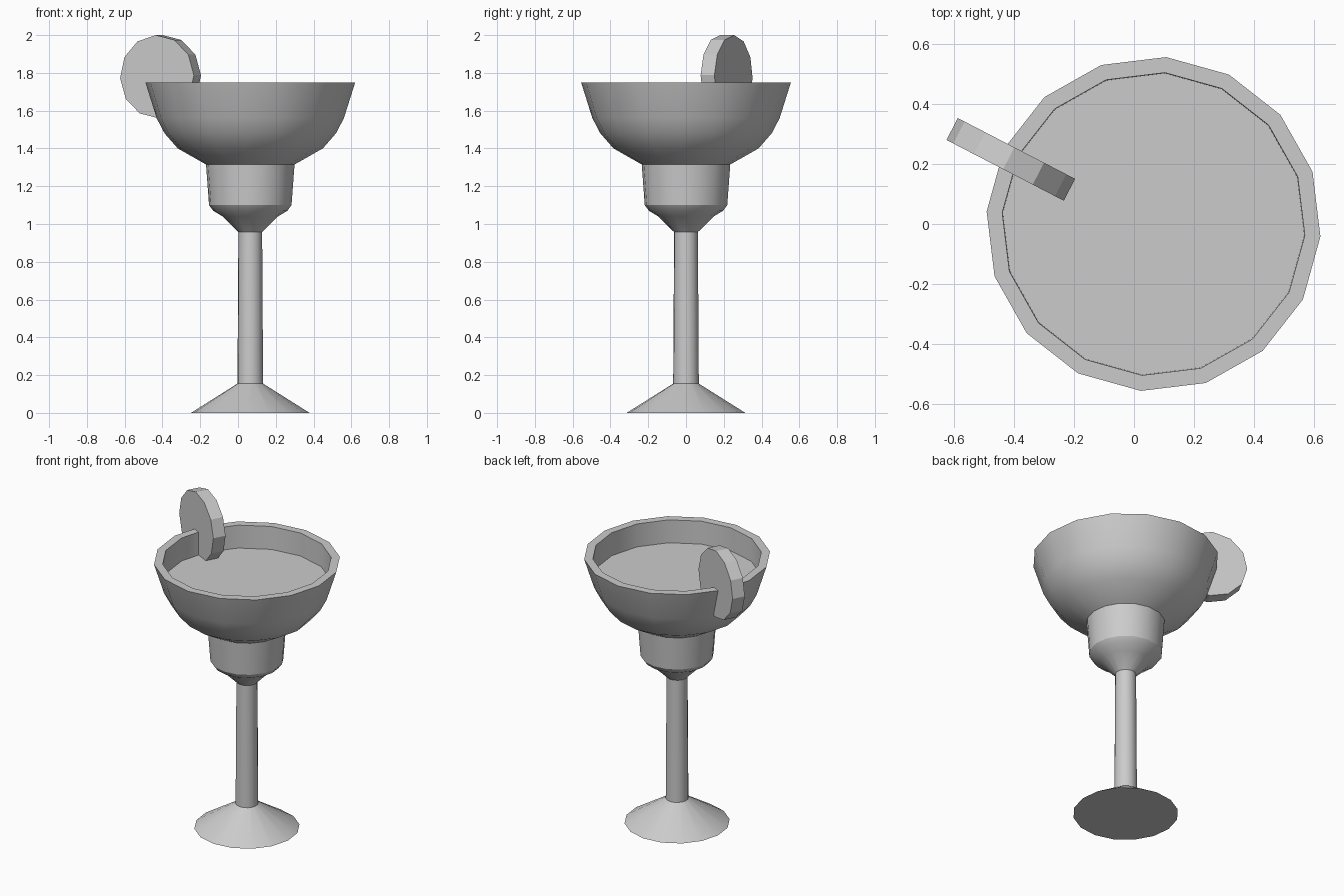
import bpy, bmesh
from math import cos, sin, pi, radians
from mathutils import Matrix

if "Cube" in bpy.data.objects:
    bpy.data.objects.remove(bpy.data.objects["Cube"])

AXIS_X = 0.065
SIDES = 16
TURN = radians(-4.3)


def lathe(name, profile, cap_first=False, cap_last=False):
    """Revolve an (r, z) profile, running upwards on the outside, around the glass axis."""
    bm = bmesh.new()
    rings = []
    for r, z in profile:
        rings.append([bm.verts.new((r * cos(TURN + 2 * pi * i / SIDES),
                                    r * sin(TURN + 2 * pi * i / SIDES), z))
                      for i in range(SIDES)])
    for a, b in zip(rings, rings[1:]):
        for i in range(SIDES):
            j = (i + 1) % SIDES
            bm.faces.new((a[i], a[j], b[j], b[i]))
    if cap_first:
        bm.faces.new(rings[0][::-1])
    if cap_last:
        bm.faces.new(rings[-1])
    obj = add_object(name, bm)
    obj.location.x = AXIS_X
    bpy.ops.object.select_all(action='DESELECT')
    obj.select_set(True)
    bpy.context.view_layer.objects.active = obj
    bpy.ops.object.shade_smooth_by_angle(angle=radians(29))
    return obj


def add_object(name, bm):
    mesh = bpy.data.meshes.new(name)
    bm.to_mesh(mesh)
    bm.free()
    obj = bpy.data.objects.new(name, mesh)
    bpy.context.collection.objects.link(obj)
    return obj


# Foot and stem
lathe("foot", [(0.315, 0.0), (0.068, 0.155)], cap_first=True)
lathe("stem", [(0.068, 0.155), (0.063, 0.957)])

# Lower cup
lathe("lower_cup", [(0.063, 0.957), (0.147, 1.04), (0.197, 1.07),
                    (0.219, 1.10), (0.235, 1.315)])

# Wide bowl with flat rim and inner wall
lathe("bowl", [(0.235, 1.315), (0.385, 1.40), (0.455, 1.48), (0.497, 1.56),
               (0.557, 1.75), (0.505, 1.75), (0.503, 1.60)])

# Drink surface
lathe("drink", [(0.503, 1.60)], cap_last=True)

# Citrus slice straddling the rim
bm = bmesh.new()
bmesh.ops.create_cone(bm, cap_ends=True, segments=12, radius1=0.22,
                      radius2=0.22, depth=0.082,
                      matrix=Matrix.Rotation(radians(90), 4, 'X')
                      @ Matrix.Rotation(radians(2), 4, 'Z'))
citrus = add_object("citrus_slice", bm)
citrus.location = (-0.41, 0.215, 1.78)
citrus.rotation_euler.z = radians(-27.4)
